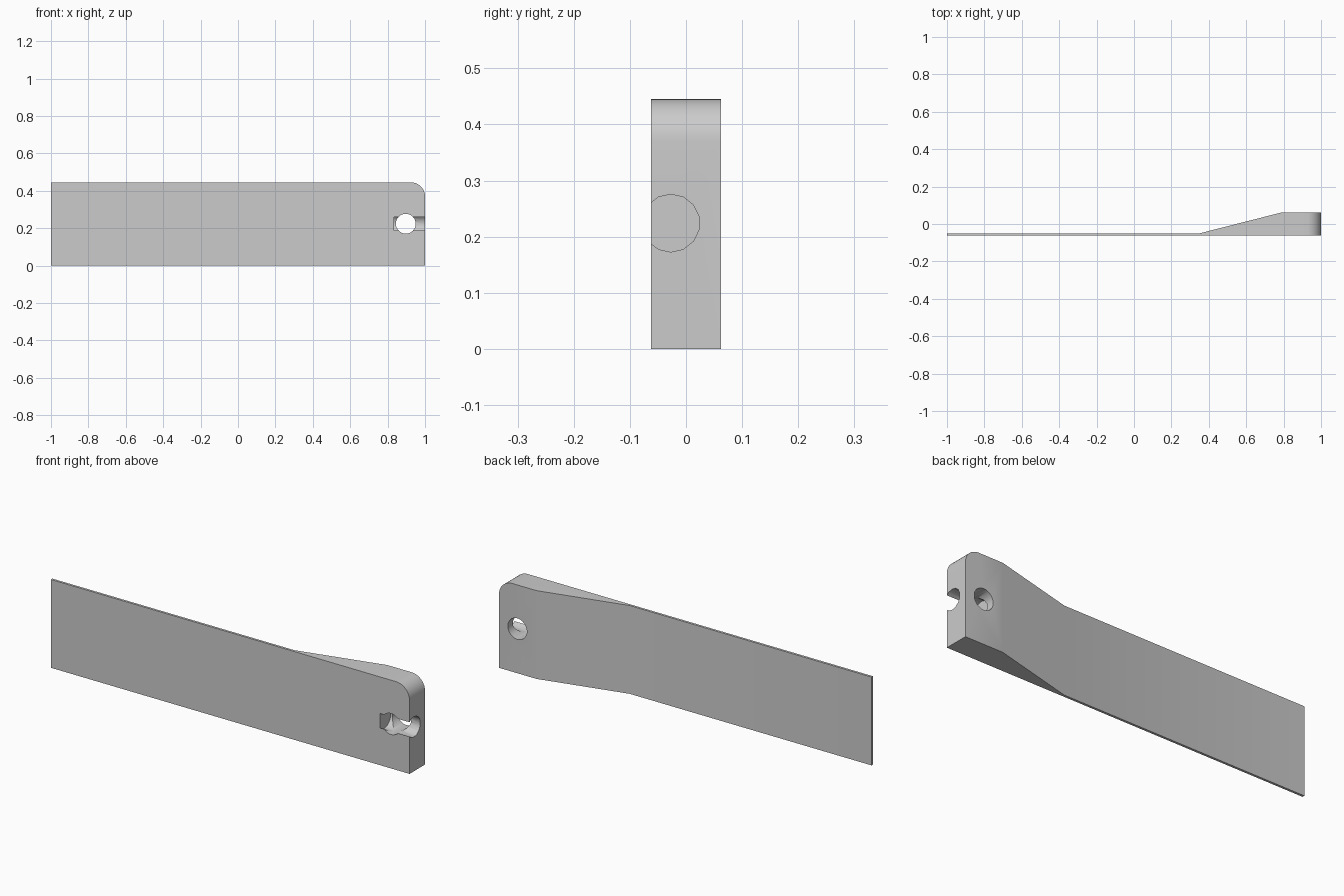
import bpy, bmesh, math
from mathutils import Matrix, Vector

cube = bpy.data.objects.get("Cube")
if cube:
    bpy.data.objects.remove(cube, do_unlink=True)

HEIGHT, FRONT, BACK = 0.445, -0.062, 0.062
HOLE_Z = 0.224

grey = bpy.data.materials.new("plain_grey")
grey.use_nodes = True
colour = (0.6, 0.6, 0.6, 1)
grey.diffuse_color = colour
grey.node_tree.nodes["Principled BSDF"].inputs["Base Color"].default_value = colour


def make_object(name, bm):
    bmesh.ops.recalc_face_normals(bm, faces=bm.faces)
    mesh = bpy.data.meshes.new(name)
    bm.to_mesh(mesh)
    bm.free()
    mesh.materials.append(grey)
    obj = bpy.data.objects.new(name, mesh)
    bpy.context.collection.objects.link(obj)
    return obj


def cylinder_cutter(name, radius, length, sides, centre, rotation):
    bm = bmesh.new()
    bmesh.ops.create_cone(bm, cap_ends=True, segments=sides, radius1=radius,
                          radius2=radius, depth=length,
                          matrix=Matrix.Translation(centre) @ rotation)
    obj = make_object(name, bm)
    obj.hide_render = True
    obj.hide_set(True)
    return obj


# Wedge: plan profile raised to full height
profile = [(-1, FRONT), (1, FRONT), (1, BACK), (0.79, BACK), (0.35, -0.05), (-1, -0.05)]
bm = bmesh.new()
base = bm.faces.new([bm.verts.new((x, y, 0)) for x, y in profile])
raised = bmesh.ops.extrude_face_region(bm, geom=[base])["geom"]
bmesh.ops.translate(bm, vec=(0, 0, HEIGHT),
                    verts=[v for v in raised if isinstance(v, bmesh.types.BMVert)])

# Rounded upper corner at the thick end
corner = [e for e in bm.edges
          if all(v.co.x > 0.99 and v.co.z > HEIGHT - 0.01 for v in e.verts)]
bmesh.ops.bevel(bm, geom=corner, offset=0.075, segments=10, profile=0.5, affect='EDGES')
wedge = make_object("wedge_plate", bm)

# Round through hole and the cord channel open to the front and the end
through = cylinder_cutter("through_hole_cutter", 0.053, 0.4, 40,
                          Vector((0.897, 0, HOLE_Z)), Matrix.Rotation(math.pi / 2, 4, 'X'))
channel = cylinder_cutter("channel_cutter", 0.0515, 0.3, 14,
                          Vector((0.985, -0.027, HOLE_Z)),
                          Matrix.Rotation(math.pi / 2, 4, 'Y') @ Matrix.Rotation(math.pi / 2, 4, 'Z'))

bpy.context.view_layer.objects.active = wedge
wedge.select_set(True)
for cutter in (through, channel):
    cut = wedge.modifiers.new(cutter.name, 'BOOLEAN')
    cut.operation = 'DIFFERENCE'
    cut.solver = 'EXACT'
    cut.object = cutter
    bpy.ops.object.modifier_apply(modifier=cut.name)
for cutter in (through, channel):
    bpy.data.objects.remove(cutter, do_unlink=True)

bpy.ops.object.shade_smooth_by_angle(angle=math.radians(30))
